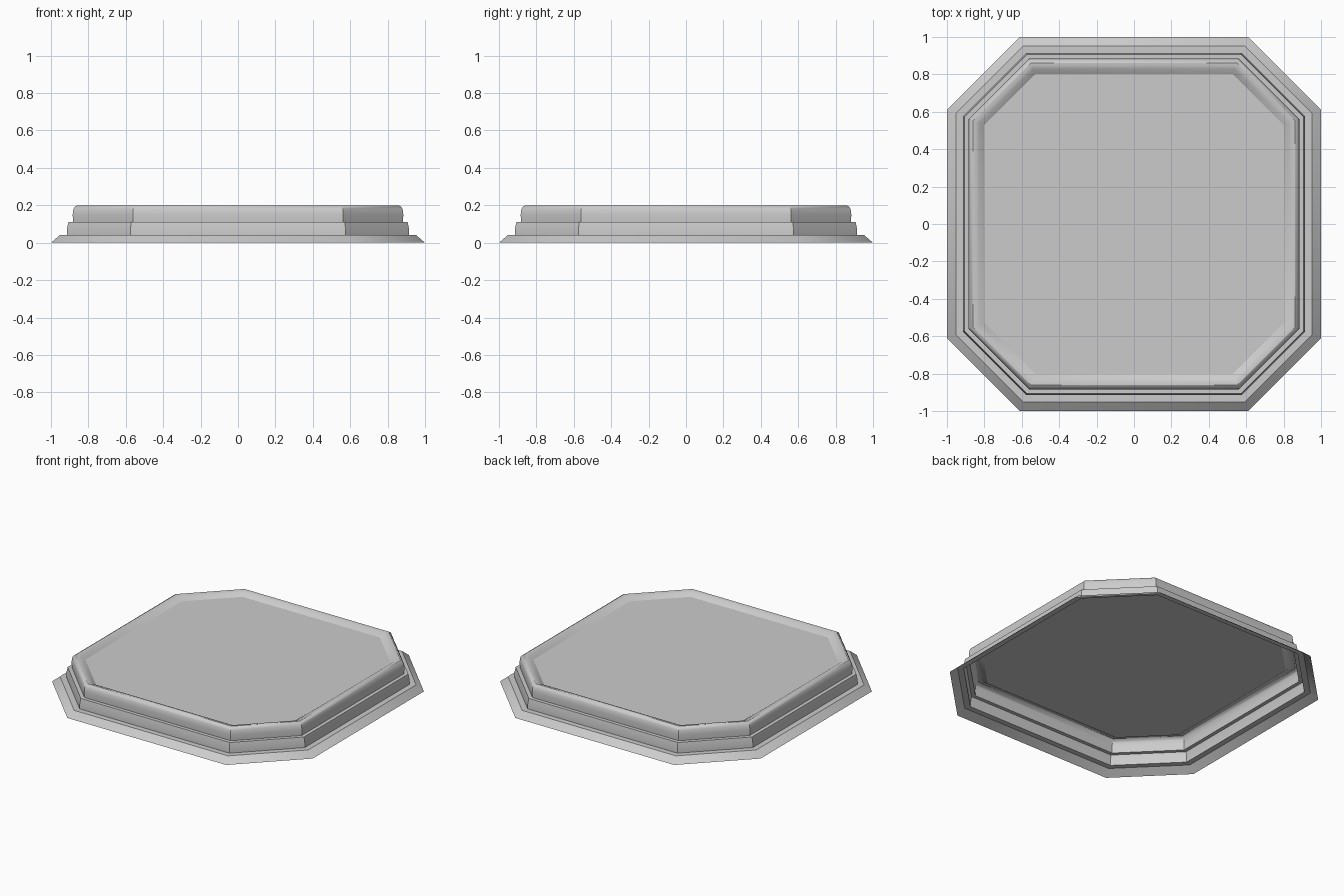
import bpy
import bmesh
import math

cube = bpy.data.objects.get("Cube")
if cube:
    bpy.data.objects.remove(cube, do_unlink=True)

# One plain grey for the whole model
GREY = (0.6, 0.6, 0.6, 1.0)
mat = bpy.data.materials.new("light_grey")
mat.use_nodes = True
mat.diffuse_color = GREY
mat.node_tree.nodes["Principled BSDF"].inputs["Base Color"].default_value = GREY

CORNER = 0.61                             # half length of a long side at the foot
SLOPE = math.tan(math.radians(22.5))      # keeps the rings evenly inset


def ring(bm, half, z):
    """Eight-sided ring with long sides and cut corners."""
    c = CORNER - (1 - half) * SLOPE
    points = [(half, c), (c, half), (-c, half), (-half, c)]
    points += [(-x, -y) for x, y in points]
    return [bm.verts.new((x, y, z)) for x, y in points]


def octagon_shell(name, profile, capped=False):
    """Sweep a (half width, height) profile round the octagon."""
    bm = bmesh.new()
    rings = [ring(bm, half, z) for half, z in profile]
    for low, high in zip(rings, rings[1:]):
        for i in range(8):
            j = (i + 1) % 8
            bm.faces.new((low[i], low[j], high[j], high[i]))
    if capped:
        bm.faces.new(rings[-1])
    mesh = bpy.data.meshes.new(name)
    bm.to_mesh(mesh)
    bm.free()
    mesh.materials.append(mat)
    obj = bpy.data.objects.new(name, mesh)
    bpy.context.collection.objects.link(obj)
    bpy.ops.object.select_all(action="DESELECT")
    obj.select_set(True)
    bpy.context.view_layer.objects.active = obj
    bpy.ops.object.shade_smooth_by_angle(angle=math.radians(32))


# Sloping foot with a narrow flat ledge
octagon_shell("foot_flange", [(1, 0), (0.953, 0.04), (0.915, 0.04)])

# Middle step with a narrow flat ledge
octagon_shell("middle_step", [(0.915, 0.04), (0.915, 0.07), (0.907, 0.11), (0.882, 0.11)])

# Upper wall, rounded rim and sunken floor; hollow underneath
rim = [(0.882, 0.11), (0.884, 0.15), (0.88, 0.18), (0.873, 0.192), (0.86, 0.2),
       (0.845, 0.199), (0.83, 0.193), (0.802, 0.174)]
octagon_shell("rim_and_floor", rim, capped=True)
